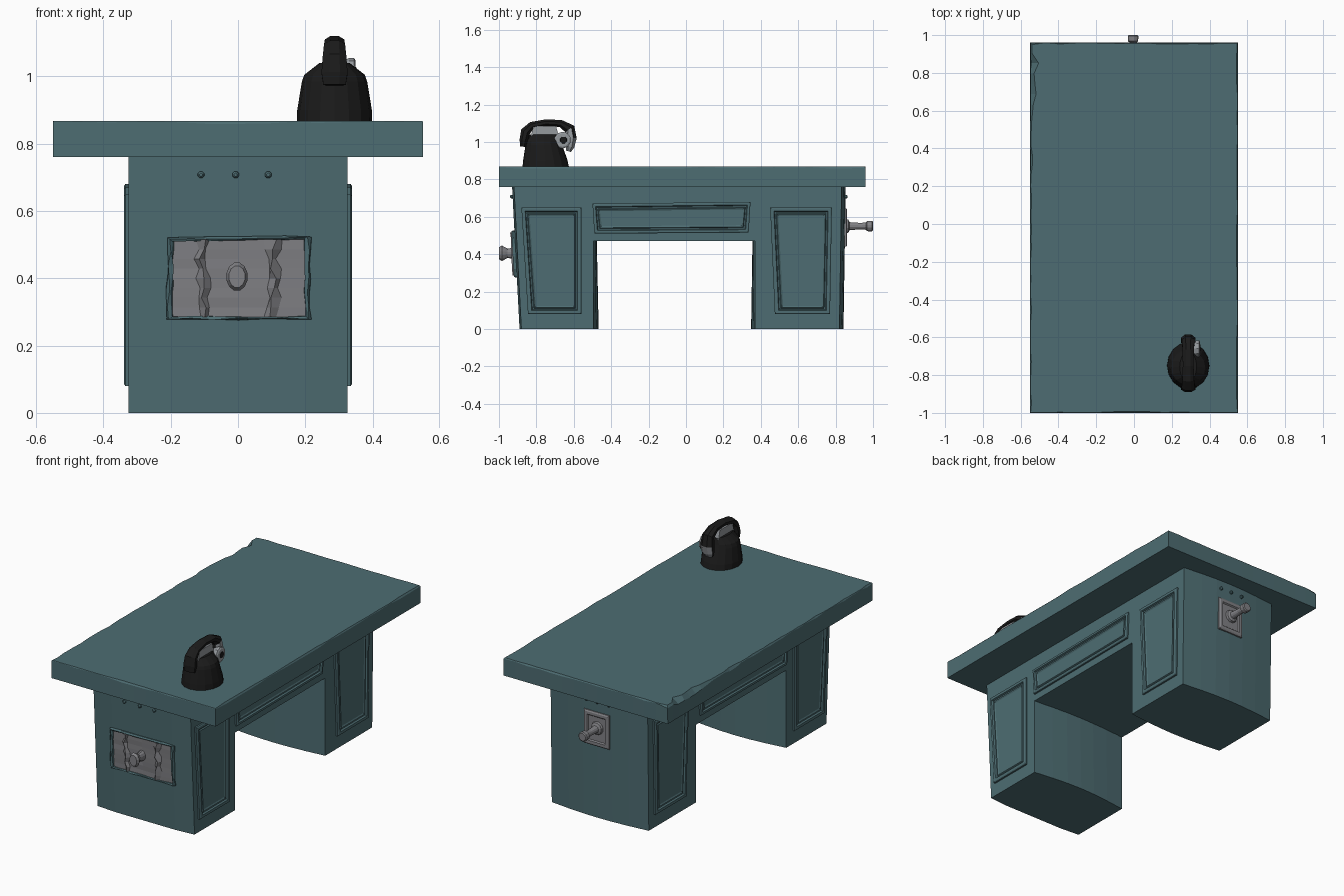
import bpy, bmesh, math, random
from mathutils import Vector

if "Cube" in bpy.data.objects:
    bpy.data.objects.remove(bpy.data.objects["Cube"])
random.seed(4)


def material(name, rgb):
    m = bpy.data.materials.new(name)
    m.diffuse_color = (*rgb, 1)
    m.use_nodes = True
    m.node_tree.nodes["Principled BSDF"].inputs["Base Color"].default_value = m.diffuse_color
    return m


TEAL = material("teal paint", (0.075, 0.152, 0.168))
GREY = material("worn metal", (0.22, 0.22, 0.235))
BLACK = material("black plastic", (0.011, 0.011, 0.011))
PALE = material("pale grey", (0.30, 0.32, 0.34))


def finish(bm, name, mats):
    bmesh.ops.recalc_face_normals(bm, faces=bm.faces)
    me = bpy.data.meshes.new(name)
    bm.to_mesh(me)
    bm.free()
    for m in mats:
        me.materials.append(m)
    ob = bpy.data.objects.new(name, me)
    bpy.context.collection.objects.link(ob)
    return ob


def loft(name, rings, mat, start=True, end=True):
    """Skin a list of closed point rings."""
    bm = bmesh.new()
    vr = [[bm.verts.new(p) for p in r] for r in rings]
    n = len(vr[0])
    for a, b in zip(vr, vr[1:]):
        for i in range(n):
            j = (i + 1) % n
            bm.faces.new((a[i], a[j], b[j], b[i]))
    if start:
        bm.faces.new(vr[0])
    if end:
        bm.faces.new(vr[-1])
    return finish(bm, name, [mat])


def turned(name, axis, profile, x, z, mat, sx=1.0, n=12):
    """Lathe a (position, radius) profile along y or x."""
    rings = []
    for p, r in profile:
        ring = []
        for i in range(n):
            a = 2 * math.pi * (i + 0.5) / n
            u, v = r * math.cos(a), r * math.sin(a)
            ring.append((x + u * sx, p, z + v) if axis == 'y' else (p, x + u * sx, z + v))
        rings.append(ring)
    return loft(name, rings, mat)


def inset(quad, d):
    c = [sum(p[k] for p in quad) / 4 for k in (0, 1)]
    return [(p[0] + math.copysign(d, c[0] - p[0]), p[1] + math.copysign(d, c[1] - p[1])) for p in quad]


# Desk top with worn edges and a chipped corner region
side = []
for (x0, y0), (x1, y1), n in (((-.55, -1), (.55, -1), 14), ((.55, -1), (.55, .96), 20),
                              ((.55, .96), (-.55, .96), 14), ((-.55, .96), (-.55, -1), 36)):
    side += [(x0 + (x1 - x0) * i / n, y0 + (y1 - y0) * i / n) for i in range(n)]
low, high, lip = [], [], []
for x, y in side:
    d = random.uniform(.001, .008)
    if x < -.54 and y > .2:
        d = random.uniform(.004, .014)
    if x < -.54 and .62 < y < .86:
        d = random.uniform(.015, .045)
    nx = math.copysign(d, -x) if abs(x) > .54 else 0
    ny = d if y < -.99 else (-d if y > .95 else 0)
    low.append((x, y, .76))
    high.append((x + nx * .1, y + ny * .1, .868 - min(d * 1.3, .03)))
    lip.append((x + nx, y + ny, .868))
loft("desk_top", [low, high, lip], TEAL)


# Pedestals with gently bowed ends
def bow(t, flat):
    return min(1, (1 - abs(t)) / .38) if flat else math.cos(t * math.pi / 2)


def pedestal(name, levels, flat):
    """levels: z, outer corner y, outer bow, inner corner y, inner bow."""
    ts = [-1, -.62, -.3, 0, .3, .62, 1]
    rings = []
    for z, yo, bo, yi, bi in levels:
        rings.append([(.325 * t, yo + bo * bow(t, flat), z) for t in ts] +
                     [(.325 * t, yi + bi * bow(t, False), z) for t in reversed(ts)])
    loft(name, rings, TEAL)


pedestal("front_pedestal", [(0, -.88, -.01, -.495, .028), (.765, -.92, -.01, -.495, .012)], True)
pedestal("back_pedestal", [(0, .82, .022, .37, -.022), (.765, .832, .022, .37, -.01)], False)

# Apron over the knee hole
loft("apron", [[(x, y, z) for x, y in ((-.325, -.495), (.325, -.495), (.325, .37), (-.325, .37))]
               for z in (.47, .765)], TEAL)

# Framed door panels and drawer fronts, on both sides
panels = {
    "front_door": [(-.845, .08), (-.56, .08), (-.56, .65), (-.88, .65)],
    "back_door": [(.475, .08), (.77, .08), (.78, .65), (.45, .65)],
    "drawer": [(-.49, .51), (.335, .515), (.345, .68), (-.50, .67)],
}
for key, quad in panels.items():
    w = .016 if key == "drawer" else .02
    steps = [(0, .318), (0, .335), (.006, .339), (w, .339), (w + .004, .329),
             (w + .011, .329), (w + .015, .335), (w + .024, .330)]
    for s, label in ((1, "right"), (-1, "left")):
        loft(f"{label}_{key}", [[(s * h, y, z) for y, z in inset(quad, d)] for d, h in steps], TEAL)


# Front plate: battered frame and folded metal sheet
def front_y(z):
    return -.89 - .0523 * z


def jit(a):
    return random.uniform(-a, a)


outline = []
cs = [(-.213, .277), (.215, .277), (.215, .525), (-.207, .52)]
for k in range(4):
    a, b = cs[k], cs[(k + 1) % 4]
    outline += [(a[0] + (b[0] - a[0]) * i / 6, a[1] + (b[1] - a[1]) * i / 6) for i in range(6)]
frame = []
for scale, off in ((1.0, -.02), (1.0, .008), (.975, .016), (.93, .012), (.92, -.004)):
    frame.append([(x * scale + jit(.004), front_y(z) - off, .4 + (z - .4) * scale + jit(.003))
                  for x, z in outline])
loft("front_plate_frame", frame, TEAL, False, False)
bm = bmesh.new()
cols = [(-.203, .002), (-.12, .003), (-.105, .02), (-.09, .004), (0, .003),
        (.085, .004), (.105, .02), (.122, .003), (.203, .002)]
grid = []
for r in range(9):
    z = .285 + .23 * r / 8
    row = []
    for k, (x, off) in enumerate(cols):
        j = .011 if 0 < k < 8 and k != 4 else 0
        row.append(bm.verts.new((x + jit(j), front_y(z) - off - abs(jit(j * .4)), z)))
    grid.append(row)
for a, b in zip(grid, grid[1:]):
    for i in range(len(cols) - 1):
        bm.faces.new((a[i], a[i + 1], b[i + 1], b[i]))
plate = finish(bm, "front_plate", [GREY])
solid = plate.modifiers.new("thickness", 'SOLIDIFY')
solid.thickness = .004

# Front knob
turned("front_knob", 'y', [(-.90, .036), (-.925, .03), (-.955, .026), (-.968, .034),
                           (-.985, .043), (-1.0, .033)], -.003, .405, GREY, .75)

# Back plate and lever
pq = [(-.085, .44), (.085, .44), (.085, .645), (-.085, .645)]
loft("back_plate", [[(x, y, z) for x, z in inset(pq, d)] for d, y in
                    ((0, .83), (0, .857), (.008, .862), (.024, .862), (.03, .855))], GREY)
turned("back_lever", 'y', [(.845, .042), (.868, .036), (.875, .022), (.93, .018), (.962, .02),
                           (.968, .028), (.995, .029), (1.0, .023)], -.005, .55, GREY)

# Small rivets above both plates
for i, x in enumerate((-.11, -.007, .09)):
    turned(f"front_rivet_{i}", 'y', [(-.92, .011), (-.935, .01), (-.94, .005)], x, .708, TEAL, 1, 8)
    turned(f"back_rivet_{i}", 'y', [(.84, .011), (.86, .01), (.864, .005)], x * .75, .708, TEAL, 1, 8)

# Telephone body
PX = .287
rings = []
for z, rx, ry, cy in ((.866, .112, .124, -.75), (.90, .111, .119, -.752), (.985, .097, .098, -.76),
                      (1.005, .09, .092, -.76), (1.04, .045, .08, -.755)):
    rings.append([(PX + rx * math.cos(2 * math.pi * i / 16), cy + ry * math.sin(2 * math.pi * i / 16), z)
                  for i in range(16)])
loft("phone_body", rings, BLACK)

# Cradle under the handset
loft("phone_cradle", [[(PX + x, -.755 + y * k, z) for x, y in
                       ((-.028, -.075), (.028, -.075), (.028, .075), (-.028, .075))]
                      for z, k in ((1.03, 1), (1.085, .8))], PALE)

# Handset: swept section, pale cup at the rear end (y, z, half width, half thickness)
path = [(-.872, .975, .036, .016), (-.868, 1.01, .042, .024), (-.858, 1.055, .038, .028),
        (-.825, 1.088, .034, .022), (-.75, 1.103, .031, .019), (-.67, 1.099, .032, .021),
        (-.622, 1.07, .036, .032), (-.615, 1.02, .042, .033), (-.62, .975, .04, .025),
        (-.628, .95, .028, .014)]
rings = []
for i, (y, z, w, t) in enumerate(path):
    a, b = path[max(i - 1, 0)], path[min(i + 1, len(path) - 1)]
    tan = Vector((0, b[0] - a[0], b[1] - a[1])).normalized()
    nor = Vector((0, -tan.z, tan.y))
    rings.append([Vector((PX + w * math.cos(math.pi * (k + .5) / 4), y, z)) +
                  nor * t * math.sin(math.pi * (k + .5) / 4) for k in range(8)])
hs = loft("phone_handset", rings, BLACK)
hs.data.materials.append(PALE)
for f in hs.data.polygons:
    if f.center.y > -.64 and f.center.z < 1.05 and f.center.x > PX - .03:
        f.material_index = 1

# Pale mouthpiece disc with dark centre on the right
turned("phone_disc", 'x', [(.30, .03), (.33, .045), (.345, .045), (.35, .036)], -.66, 1.01, PALE, 1, 10)
turned("phone_disc_centre", 'x', [(.34, .022), (.353, .018)], -.655, 1.01, BLACK, 1, 8)
